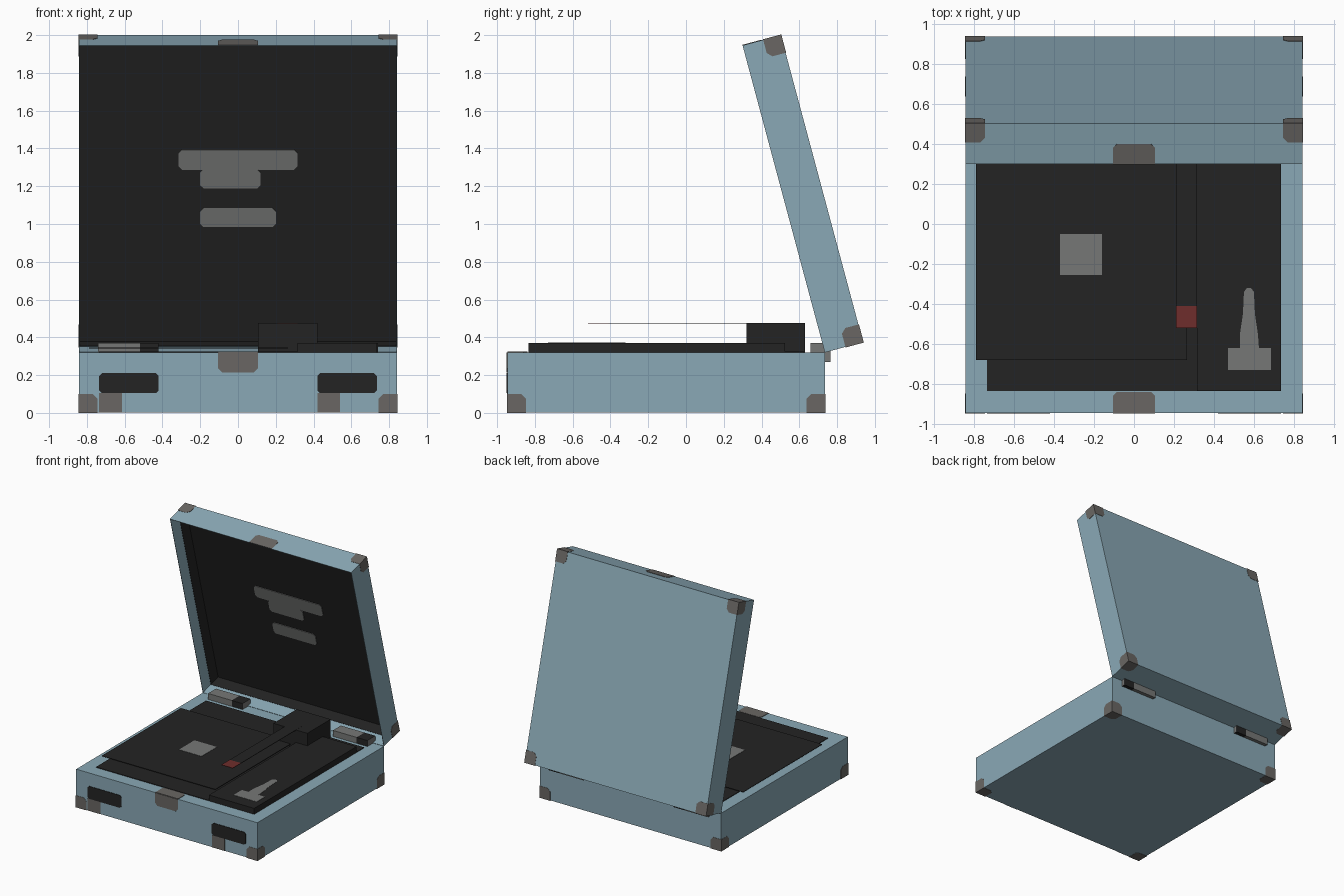
import bpy, bmesh, math
from mathutils import Matrix, Vector

if "Cube" in bpy.data.objects:
    bpy.data.objects.remove(bpy.data.objects["Cube"])


def material(name, rgb):
    m = bpy.data.materials.new(name)
    m.use_nodes = True
    m.diffuse_color = (*rgb, 1)
    m.node_tree.nodes["Principled BSDF"].inputs["Base Color"].default_value = (*rgb, 1)
    return m


BLUE = material("case_blue", (0.255, 0.397, 0.468))
BLACK = material("black", (0.017, 0.017, 0.017))
GUARD = material("warm_grey", (0.142, 0.134, 0.126))
GREY = material("light_grey", (0.180, 0.185, 0.180))
RED = material("dull_red", (0.156, 0.027, 0.025))

# Frames: the case stands upright, the lid leans back on the rear edge
CASE = Matrix.Identity(4)
LID = Matrix.Translation((0, 0.735, 0.32)) @ Matrix.Rotation(math.radians(15), 4, 'X')
FRONT = Matrix.Rotation(math.radians(90), 4, 'X')   # plate facing -y, plan y becomes z
W, LID_H, LID_D = 0.842, 1.683, 0.21
SKIN = 0.003


def finish(name, bm, mat, frame):
    bmesh.ops.recalc_face_normals(bm, faces=bm.faces)
    me = bpy.data.meshes.new(name)
    bm.to_mesh(me)
    bm.free()
    me.materials.append(mat)
    ob = bpy.data.objects.new(name, me)
    bpy.context.collection.objects.link(ob)
    ob.matrix_world = frame
    return ob


def thicken(ob, t):
    mod = ob.modifiers.new("thickness", 'SOLIDIFY')
    mod.thickness, mod.offset, mod.use_even_offset = t, -1, True


def box_bm(lo, hi):
    bm = bmesh.new()
    bmesh.ops.create_cube(bm, size=1)
    for v in bm.verts:
        v.co = [lo[i] + (v.co[i] + 0.5) * (hi[i] - lo[i]) for i in range(3)]
    return bm


def box(name, lo, hi, mat, frame=CASE):
    return finish(name, box_bm(lo, hi), mat, frame)


def tray(name, lo, hi, mat, frame, t):
    """Thin-walled box, open towards -y."""
    bm = box_bm(lo, hi)
    bm.normal_update()
    bmesh.ops.delete(bm, geom=[f for f in bm.faces if f.normal.y < -0.9], context='FACES')
    thicken(finish(name, bm, mat, frame), t)


def plate(name, pts, mat, frame, t=0.004):
    """Flat outline in plan x, y raised by t."""
    bm = bmesh.new()
    face = bm.faces.new([bm.verts.new((x, y, 0)) for x, y in pts])
    ext = bmesh.ops.extrude_face_region(bm, geom=[face])
    bmesh.ops.translate(bm, vec=(0, 0, t),
                        verts=[g for g in ext["geom"] if isinstance(g, bmesh.types.BMVert)])
    return finish(name, bm, mat, frame)


def rect(x0, x1, y0, y1, c=0.0):
    if c == 0:
        return [(x0, y0), (x1, y0), (x1, y1), (x0, y1)]
    return [(x0 + c, y0), (x1 - c, y0), (x1, y0 + c), (x1, y1 - c),
            (x1 - c, y1), (x0 + c, y1), (x0, y1 - c), (x0, y0 + c)]


def corner_guard(name, corner, inward, frame, s=0.1, c=0.025):
    """Three clipped squares meeting at a corner."""
    bm = bmesh.new()
    outline = [(0, 0), (s, 0), (s, s - c), (s - c, s), (0, s)]
    for axis in range(3):
        verts = []
        for a, b in outline:
            p = [0, 0, 0]
            p[(axis + 1) % 3], p[(axis + 2) % 3] = a, b
            verts.append(bm.verts.new([corner[i] + inward[i] * (p[i] - SKIN) for i in range(3)]))
        bm.faces.new(verts)
    bmesh.ops.remove_doubles(bm, verts=bm.verts, dist=1e-5)
    bmesh.ops.recalc_face_normals(bm, faces=bm.faces)
    # make the faces point away from the case
    bm.normal_update()
    flip = [f for f in bm.faces if f.normal.dot(Vector(inward)) > 0]
    bmesh.ops.reverse_faces(bm, faces=flip)
    me = bpy.data.meshes.new(name)
    bm.to_mesh(me)
    bm.free()
    me.materials.append(GUARD)
    ob = bpy.data.objects.new(name, me)
    bpy.context.collection.objects.link(ob)
    ob.matrix_world = frame
    thicken(ob, 0.002)


# Case body
box("case_body", (-W, -0.945, SKIN), (W, 0.735, 0.32), BLUE)

# Lid shell with dark lining in its deeper half
tray("lid_shell", (-W, 0, 0), (W, LID_D, LID_H), BLUE, LID, 0.003)
tray("lid_lining", (-W + 0.004, 0.105, 0.004), (W - 0.004, LID_D - 0.004, LID_H - 0.004),
     BLACK, LID, 0.002)

# Corner guards on the case floor and on the back of the lid
for side, sx in (("left", 1), ("right", -1)):
    for end, y, sy in (("front", -0.945, 1), ("back", 0.735, -1)):
        corner_guard(f"case_guard_{end}_{side}", (sx * W, y, SKIN), (-sx, sy, 1), CASE)
    for end, z, sz in (("bottom", 0, 1), ("top", LID_H, -1)):
        corner_guard(f"lid_guard_{end}_{side}", (sx * W, LID_D, z), (-sx, -1, sz), LID)

# Front latches and their plates
front = Matrix.Translation((0, -0.945, 0)) @ FRONT
for side, x in (("right", -0.735), ("left", 0.42)):
    plate(f"front_latch_{side}", rect(x, x + 0.315, 0.105, 0.21, 0.014), BLACK, front)
    plate(f"latch_plate_{side}", rect(x, x + 0.12, SKIN, 0.105), GUARD, front, 0.003)

# Centre clasp wraps over the front edge, its mate sits on the lid edge
c = 0.02
clasp = [(-0.105, 0), (-0.105, -0.105 + c), (-0.105 + c, -0.105),
         (0.105 - c, -0.105), (0.105, -0.105 + c), (0.105, 0)]
plate("clasp_front", clasp, GUARD, Matrix.Translation((0, -0.945, 0.32)) @ FRONT)
flipped = [(x, -y) for x, y in clasp]
plate("clasp_top", flipped, GUARD, Matrix.Translation((0, -0.945, 0.32)))
plate("clasp_lid", flipped, GUARD, LID @ Matrix.Translation((0, 0, LID_H)), 0.003)

# Emblem bars on the lid lining
lining = LID @ Matrix.Translation((0, LID_D - 0.005, 0)) @ FRONT
for name, r in (("upper", (-0.315, 0.315, 0.948, 1.057)),
                ("middle", (-0.20, 0.12, 0.845, 0.95)),
                ("lower", (-0.20, 0.20, 0.633, 0.738))):
    plate(f"lid_bar_{name}", rect(*r, 0.018), GREY, lining, 0.006)


def at(z):
    return Matrix.Translation((0, 0, z))


# Deck, platter and centre label
plate("deck", rect(-0.735, 0.735, -0.835, 0.625), BLACK, at(0.32), 0.005)
plate("platter", rect(-0.79, 0.265, -0.68, 0.37), BLACK, at(0.341))
plate("platter_label", rect(-0.37, -0.16, -0.255, -0.05), GREY, at(0.345), 0.002)

# Raised side panel with its slider mark
box("side_panel", (0.315, -0.835, 0.32), (0.735, 0.525, 0.37), BLACK)
plate("slider_mark", [(0.47, -0.73), (0.685, -0.73), (0.685, -0.62), (0.625, -0.62),
                      (0.62, -0.55), (0.605, -0.45), (0.60, -0.34), (0.585, -0.32),
                      (0.565, -0.32), (0.55, -0.34), (0.545, -0.45), (0.53, -0.55),
                      (0.53, -0.62), (0.47, -0.62)], GREY, at(0.37), 0.002)

# Tone arm: pivot block, thin arm and red head
box("arm_pivot", (0.105, 0.32, 0.32), (0.42, 0.63, 0.475), BLACK)
plate("tone_arm", rect(0.21, 0.315, -0.41, 0.40), BLACK, at(0.472))
plate("tone_arm_head", rect(0.21, 0.315, -0.52, -0.41), RED, at(0.472))

# Hinges, grey with a dark section and a grey end face
for side, x in (("right", -0.74), ("left", 0.42)):
    box(f"hinge_{side}", (x, 0.66, 0.27), (x + 0.22, 0.765, 0.37), GREY)
    pin = box(f"hinge_pin_{side}", (x + 0.22, 0.66, 0.27), (x + 0.32, 0.765, 0.37), BLACK)
    pin.data.materials.append(GREY)
    for f in pin.data.polygons:
        f.material_index = 1 if f.normal.x > 0.9 else 0
